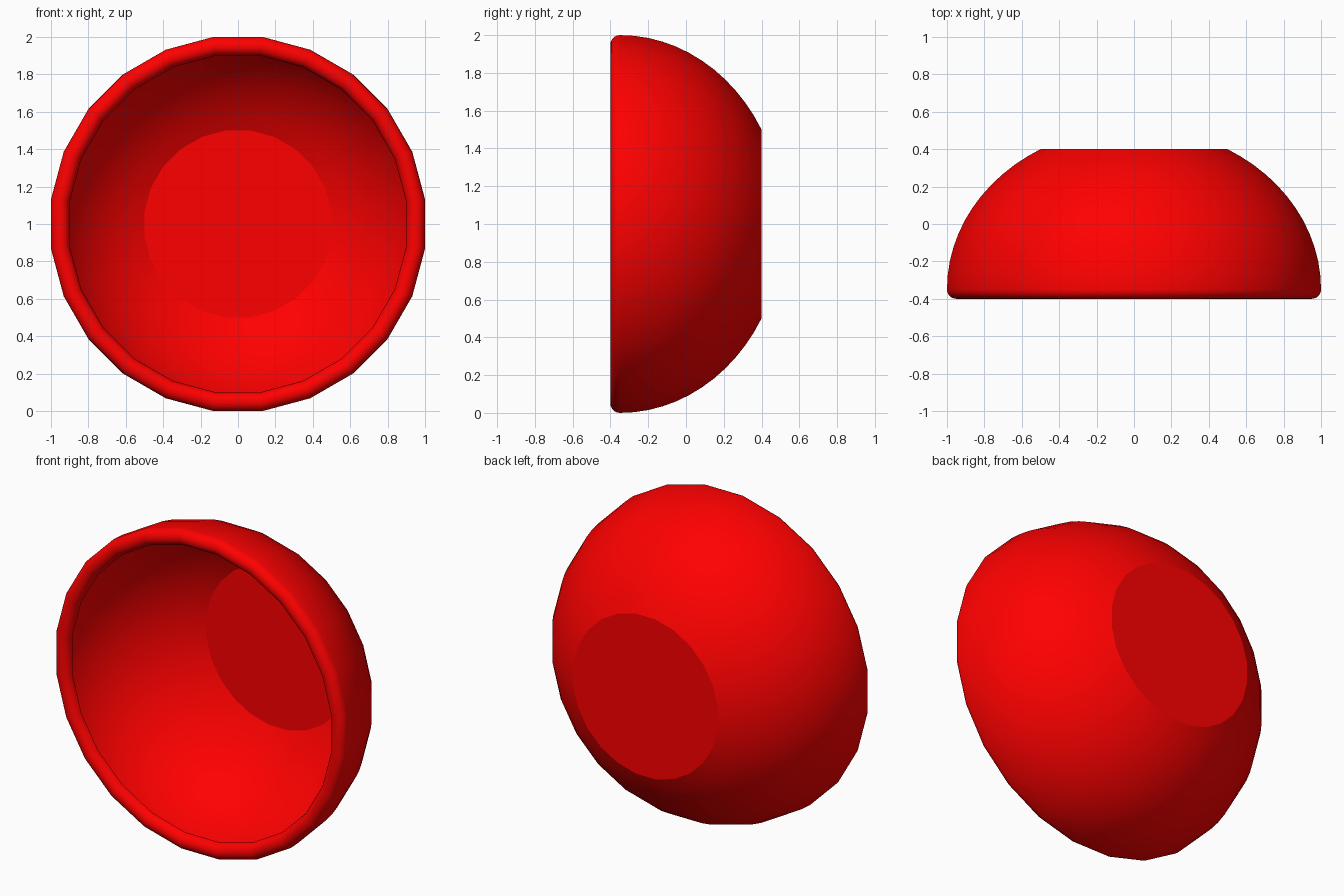
import bpy, bmesh, math

if "Cube" in bpy.data.objects:
    bpy.data.objects.remove(bpy.data.objects["Cube"])

SIDES = 24
RIM_Y = -0.35      # centre of the rolled lip
LIP = 0.05         # lip radius

# Thin bowl section as (radius, y): back disc, wall, lip curled inwards
profile = [(0.0, 0.4)]
for i in range(13):                          # wall, from back disc to lip
    t = math.radians(60 * (1 - i / 12))
    profile.append((math.cos(t), RIM_Y + 0.866 * math.sin(t)))
for i in range(1, 13):                       # rounded lip
    t = math.pi * i / 12
    profile.append((0.95 + LIP * math.cos(t), RIM_Y - LIP * math.sin(t)))


def lathe_y(name, profile, sides, height):
    """Revolve a section around the y axis, flats facing x and z."""
    bm = bmesh.new()
    grow = 1 / math.cos(math.pi / sides)
    rings = []
    for r, y in profile:
        if r < 1e-6:
            rings.append([bm.verts.new((0, y, height))] * sides)
            continue
        ring = []
        for k in range(sides):
            a = 2 * math.pi * (k + 0.5) / sides
            ring.append(bm.verts.new((r * grow * math.cos(a), y,
                                      height + r * grow * math.sin(a))))
        rings.append(ring)
    for a, b in zip(rings, rings[1:]):
        for k in range(sides):
            n = (k + 1) % sides
            corners = list(dict.fromkeys((a[k], a[n], b[n], b[k])))
            bm.faces.new(corners)
    bmesh.ops.recalc_face_normals(bm, faces=bm.faces)
    mesh = bpy.data.meshes.new(name)
    bm.to_mesh(mesh)
    bm.free()
    obj = bpy.data.objects.new(name, mesh)
    bpy.context.collection.objects.link(obj)
    return obj


# Bowl, opening towards the front
bowl = lathe_y("bowl", profile, SIDES, 1.0)
red = bpy.data.materials.new("red")
red.diffuse_color = (1.0, 0.0, 0.0, 1)
red.use_nodes = True
red.node_tree.nodes["Principled BSDF"].inputs["Base Color"].default_value = red.diffuse_color
bowl.data.materials.append(red)

bpy.context.view_layer.objects.active = bowl
bowl.select_set(True)
bpy.ops.object.shade_smooth_by_angle(angle=math.radians(22))
